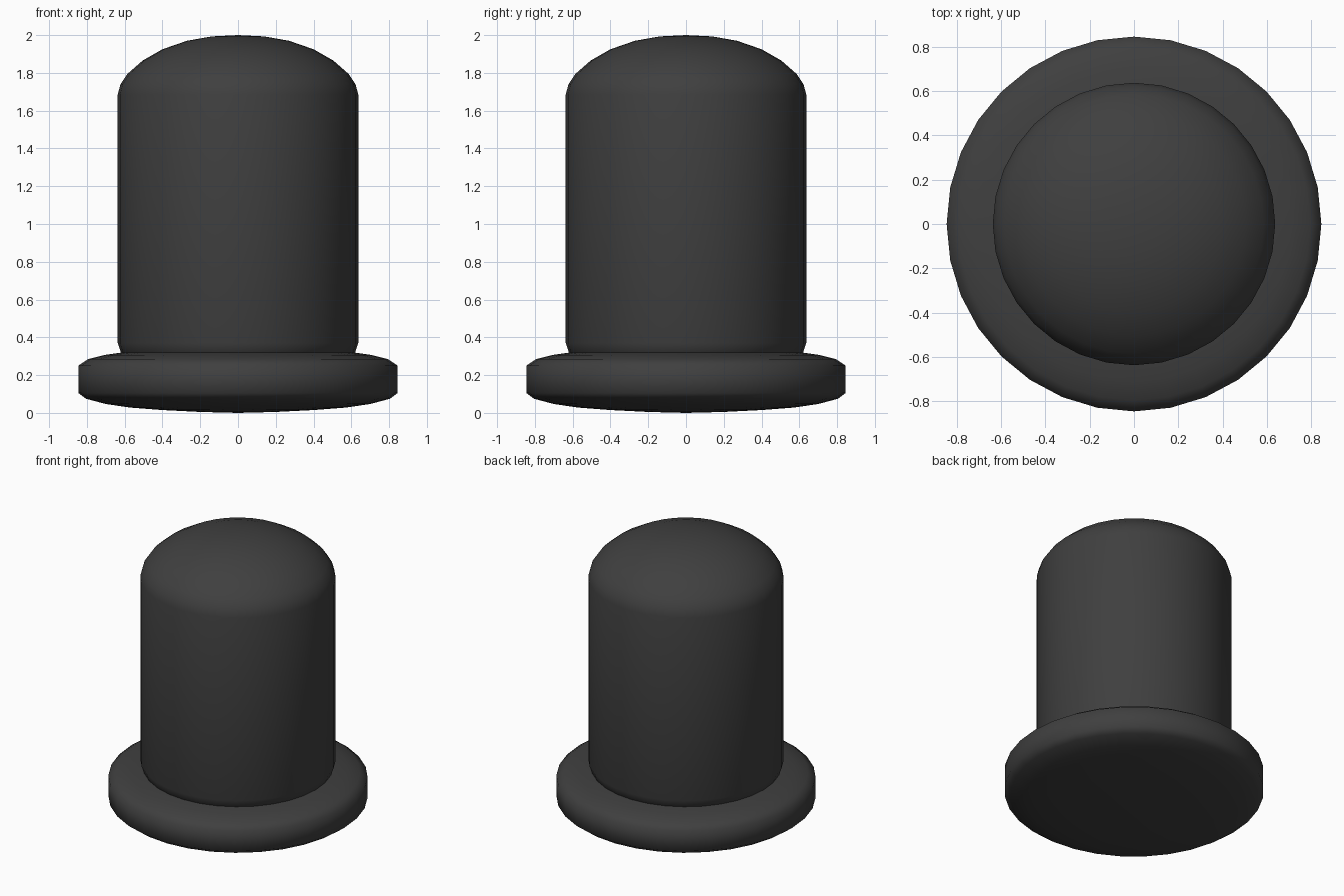
import bpy, bmesh, math

if "Cube" in bpy.data.objects:
    bpy.data.objects.remove(bpy.data.objects["Cube"])

SEGMENTS = 32

rubber = bpy.data.materials.new("dark_rubber")
rubber.diffuse_color = (0.05, 0.05, 0.05, 1)
rubber.use_nodes = True
rubber.node_tree.nodes["Principled BSDF"].inputs["Base Color"].default_value = rubber.diffuse_color


def lathe(name, profile):
    """Spin an (r, z) profile around z; it starts and ends on the axis."""
    bm = bmesh.new()
    verts = [bm.verts.new((r, 0, z)) for r, z in profile]
    edges = [bm.edges.new(pair) for pair in zip(verts, verts[1:])]
    bmesh.ops.spin(bm, geom=verts + edges, cent=(0, 0, 0), axis=(0, 0, 1),
                   angle=math.tau, steps=SEGMENTS, use_duplicate=False)
    bmesh.ops.remove_doubles(bm, verts=bm.verts[:], dist=0.0005)
    bmesh.ops.recalc_face_normals(bm, faces=bm.faces[:])
    mesh = bpy.data.meshes.new(name)
    bm.to_mesh(mesh)
    bm.free()
    mesh.materials.append(rubber)
    for face in mesh.polygons:
        face.use_smooth = True
    obj = bpy.data.objects.new(name, mesh)
    bpy.context.collection.objects.link(obj)
    return obj


# Domed cylinder, tucked in where it meets the flange
lathe("domed_body", [
    (0, 0.22), (0.5, 0.24), (0.585, 0.28), (0.62, 0.32), (0.637, 0.37),
    (0.637, 1.685), (0.622, 1.74), (0.585, 1.795), (0.505, 1.865),
    (0.40, 1.925), (0.27, 1.97), (0.14, 1.993), (0, 2.0)])

# Wide lens-shaped flange at the base
lathe("base_flange", [
    (0, 0), (0.2, 0.005), (0.4, 0.015), (0.57, 0.028), (0.7, 0.047),
    (0.805, 0.075), (0.845, 0.105), (0.845, 0.25), (0.795, 0.284),
    (0.71, 0.306), (0.6, 0.322), (0.4, 0.33), (0, 0.335)])
